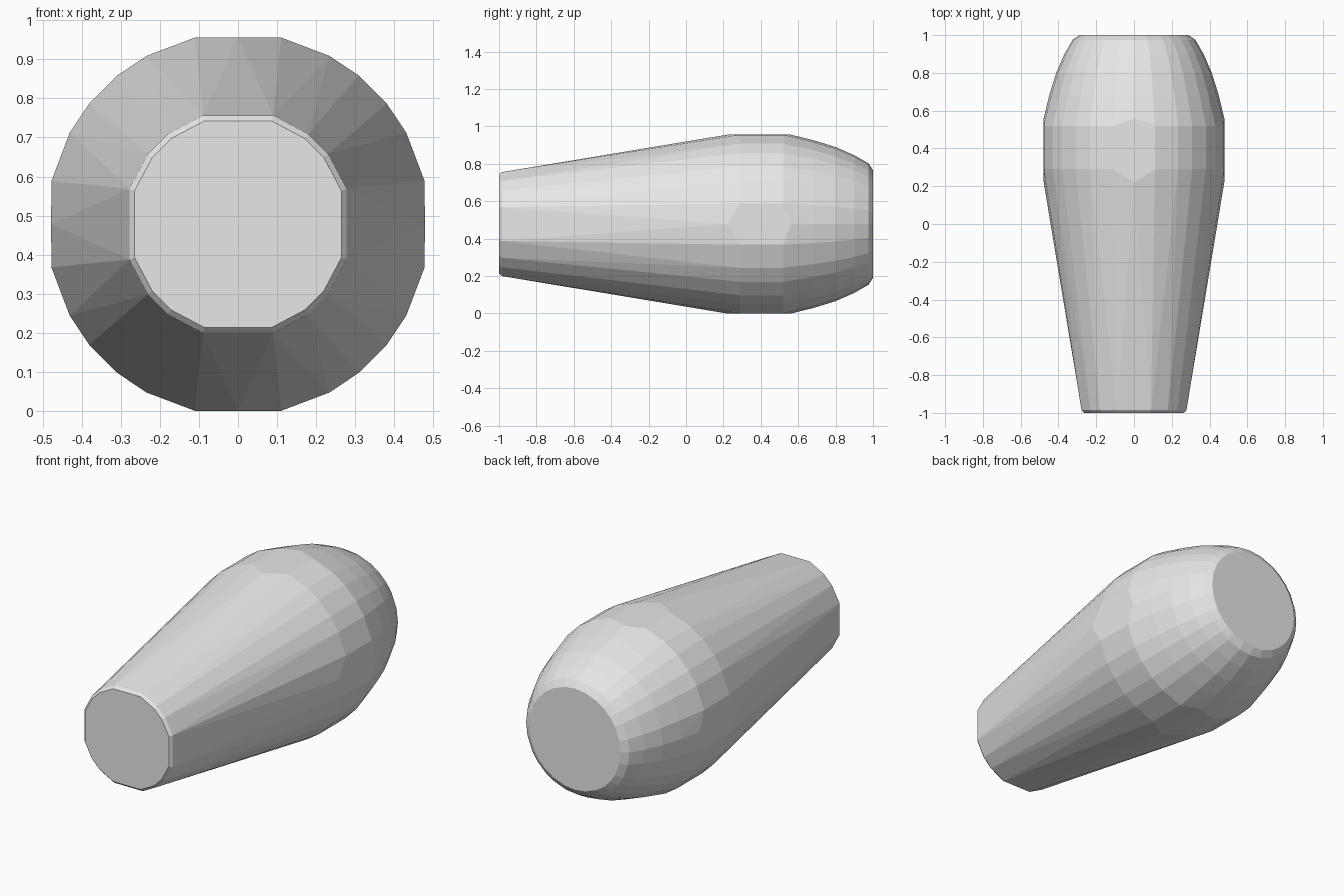
import bpy, bmesh, math

cube = bpy.data.objects.get("Cube")
if cube:
    bpy.data.objects.remove(cube)

CENTRE_Z = 0.478
BODY_ANGLES = (0, 13, 28.5, 39, 51, 61.5, 77)   # one quadrant of the wide section
TIP_ANGLES = (18, 38, 52, 72)                   # one quadrant of the narrow end


def ring(bm, angles, radius, y, flat_radius=None, flat_y=None):
    """Add a ring of points around the y axis; flat midpoints may differ."""
    for quadrant in range(4):
        for angle in angles:
            a = math.radians(angle + 90 * quadrant)
            flat = angle == 0 and flat_radius is not None
            r, py = (flat_radius, flat_y) if flat else (radius, y)
            bm.verts.new((r * math.cos(a), py, CENTRE_Z + r * math.sin(a)))


bm = bmesh.new()
# narrow front end with its small bevel
ring(bm, TIP_ANGLES, 0.278, -1.0)
ring(bm, TIP_ANGLES, 0.292, -0.985)
# widest band, with a flat facet on each of the four sides
ring(bm, BODY_ANGLES, 0.49, 0.29, 0.478, 0.22)
ring(bm, BODY_ANGLES, 0.49, 0.52, 0.478, 0.56)
# rounded back
for y, radius in ((0.68, 0.449), (0.8, 0.412), (0.9, 0.368), (0.975, 0.325), (1.0, 0.288)):
    ring(bm, BODY_ANGLES, radius, y)

hull = bmesh.ops.convex_hull(bm, input=bm.verts[:])
spare = {v for v in hull["geom_interior"] + hull["geom_unused"]
         if isinstance(v, bmesh.types.BMVert)}
bmesh.ops.delete(bm, geom=list(spare), context="VERTS")
bmesh.ops.dissolve_limit(bm, angle_limit=math.radians(0.5),
                         verts=bm.verts[:], edges=bm.edges[:])
bmesh.ops.recalc_face_normals(bm, faces=bm.faces[:])

mesh = bpy.data.meshes.new("tapered_body")
bm.to_mesh(mesh)
bm.free()
body = bpy.data.objects.new("tapered_body", mesh)
bpy.context.collection.objects.link(body)

# plain grey surface
grey = bpy.data.materials.new("light_grey")
grey.use_nodes = True
colour = (0.8, 0.8, 0.8, 1)
grey.diffuse_color = colour
grey.node_tree.nodes["Principled BSDF"].inputs["Base Color"].default_value = colour
mesh.materials.append(grey)
